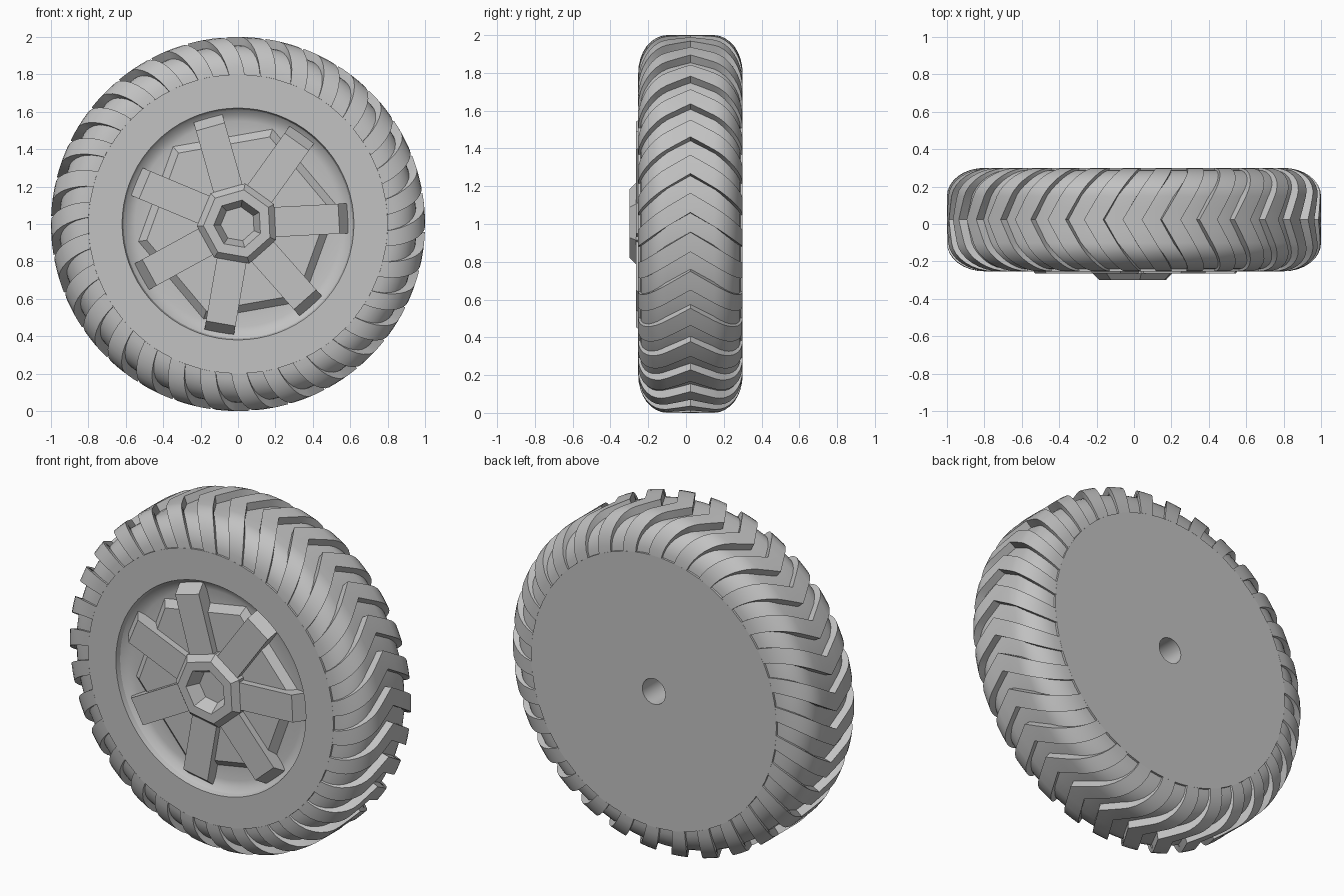
import bpy
import bmesh
from math import sin, cos, pi, radians

if "Cube" in bpy.data.objects:
    bpy.data.objects.remove(bpy.data.objects["Cube"])

GREY = (0.54, 0.54, 0.54, 1)
mat = bpy.data.materials.new("plain grey")
mat.use_nodes = True
mat.diffuse_color = GREY
mat.node_tree.nodes["Principled BSDF"].inputs["Base Color"].default_value = GREY

FRONT, BACK = -0.253, 0.30
MID = (FRONT + BACK) / 2      # centre plane of the tread
HALF = (BACK - FRONT) / 2
LUGS = 30
SPOKES = 7
SPOKE_START = radians(3)


def pt(r, a, y):
    """Point on the wheel at radius r, angle a, depth y."""
    return (r * cos(a), y, 1 + r * sin(a))


def finish(bm, name, angle=30):
    bmesh.ops.recalc_face_normals(bm, faces=bm.faces)
    mesh = bpy.data.meshes.new(name)
    bm.to_mesh(mesh)
    bm.free()
    mesh.materials.append(mat)
    ob = bpy.data.objects.new(name, mesh)
    bpy.context.collection.objects.link(ob)
    bpy.ops.object.select_all(action="DESELECT")
    ob.select_set(True)
    bpy.context.view_layer.objects.active = ob
    bpy.ops.object.shade_smooth_by_angle(angle=radians(angle))


def skin(bm, rings):
    """Join equal closed rings of points and cap both ends."""
    loops = [[bm.verts.new(p) for p in ring] for ring in rings]
    n = len(loops[0])
    for a, b in zip(loops, loops[1:]):
        for i in range(n):
            j = (i + 1) % n
            bm.faces.new((a[i], a[j], b[j], b[i]))
    bm.faces.new(loops[0])
    bm.faces.new(loops[-1])


def circle(r, y, n=72):
    return [pt(r, 2 * pi * i / n, y) for i in range(n)]


def polygon_ring(r, y, sides, start, n=72):
    """Ring of n points that follows a regular polygon."""
    step = 2 * pi / sides
    ring = []
    for i in range(n):
        a = 2 * pi * i / n
        off = (a - start) % step - step / 2
        ring.append(pt(r * cos(step / 2) / cos(off), a, y))
    return ring


def section(top, side, depth, steps=8):
    """Tread section, back to front: shoulder, flat, shoulder; (y, radius)."""
    flat = 0.125
    half = [(0, top), (flat / 2, top)]
    for i in range(steps + 1):
        t = pi / 2 * i / steps
        half.append((flat + (side - flat) * sin(t), top - depth * (1 - cos(t))))
    return ([(MID + o, r) for o, r in reversed(half)]
            + [(MID - o, r) for o, r in half[1:]])


# Wheel body: back bore, tyre carcass, dished rim and raised six-sided plate
bm = bmesh.new()
rings = [circle(0.075, 0.0), circle(0.075, BACK), circle(0.8, BACK)]
rings += [circle(r, y) for y, r in section(0.955, HALF - 0.012, 0.155)]
rings += [circle(r, y) for r, y in ((0.8, FRONT), (0.62, FRONT), (0.612, -0.225),
                                    (0.585, -0.2), (0.55, -0.19))]
rings += [polygon_ring(0.54, -0.188, 6, radians(10)),
          polygon_ring(0.495, -0.225, 6, radians(10))]
skin(bm, rings)
finish(bm, "wheel_body")

# Chevron tread lugs
bm = bmesh.new()
outer = section(1.0, HALF, 0.2)
inner = section(0.93, HALF - 0.05, 0.145)
width = radians(6)
for k in range(LUGS):
    lead = radians(9.5) + 2 * pi * k / LUGS
    rings = []
    for (yo, ro), (yi, ri) in zip(outer, inner):
        a = lead - abs(yo - MID) * 0.6 - (1 - ro) * 0.22
        rings.append([pt(ro, a, yo), pt(ro, a - width / 2, yo), pt(ro, a - width, yo),
                      pt(ri, a - width, yi), pt(ri, a - width / 2, yi), pt(ri, a, yi)])
    skin(bm, rings)
finish(bm, "tread_lugs")

# Spokes with sloping tips
bm = bmesh.new()
half = 0.08
for k in range(SPOKES):
    a = SPOKE_START + 2 * pi * k / SPOKES
    rings = []
    for side in (-half, half):
        rings.append([(r * cos(a) - side * sin(a), y, 1 + r * sin(a) + side * cos(a))
                      for r, y in ((0.14, -0.15), (0.14, -0.265), (0.54, -0.265),
                                   (0.59, -0.20), (0.59, -0.15))])
    skin(bm, rings)
finish(bm, "spokes", 10)

# Seven-sided hub cap with a tapered socket
bm = bmesh.new()
start = SPOKE_START + pi / SPOKES
skin(bm, [[pt(r, start + 2 * pi * i / SPOKES, y) for i in range(SPOKES)]
          for r, y in ((0.22, -0.17), (0.22, -0.265), (0.185, -0.30),
                       (0.13, -0.30), (0.09, -0.22))])
finish(bm, "hub_cap", 10)
